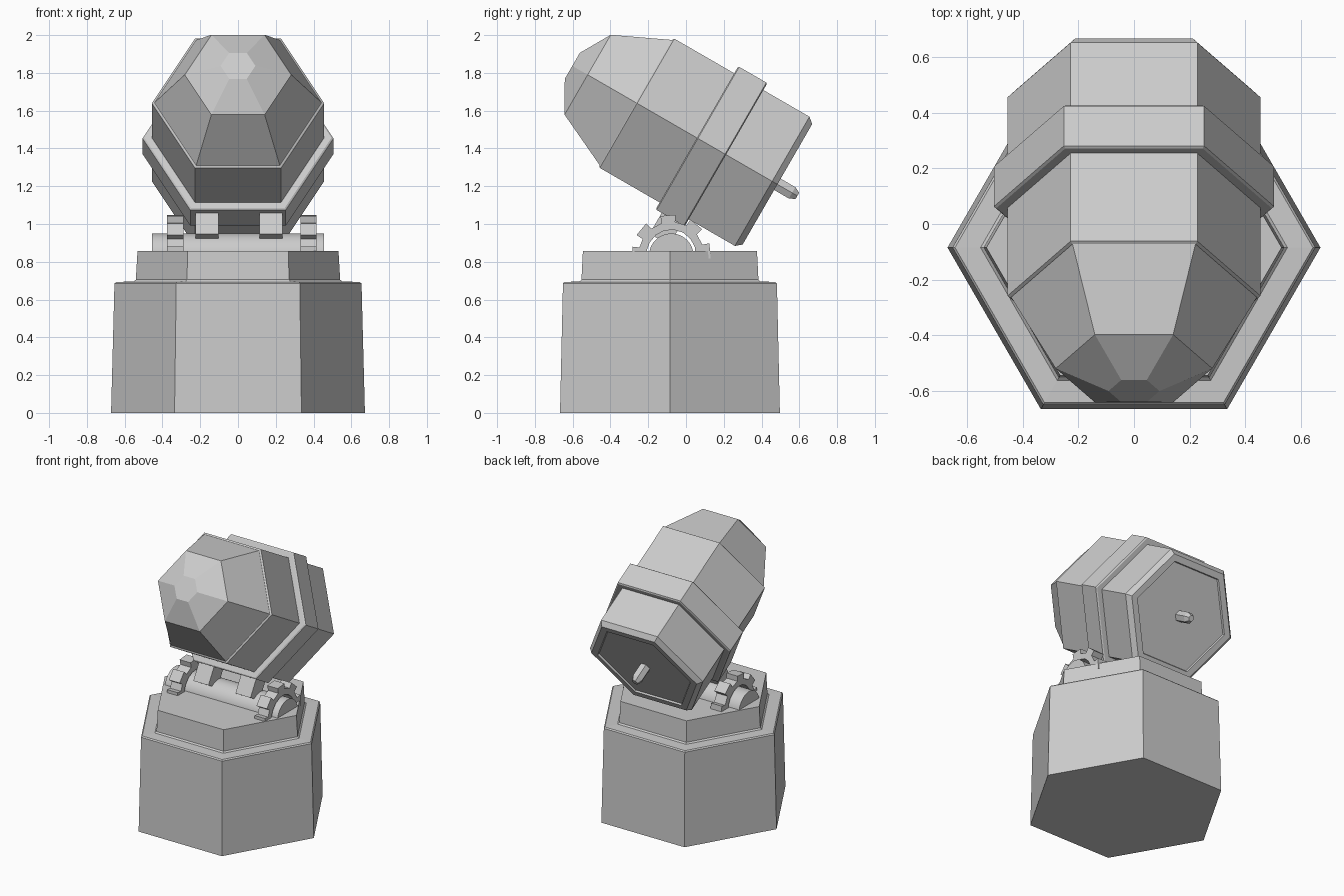
import bpy, bmesh
from math import sin, cos, pi, radians
from mathutils import Matrix

if "Cube" in bpy.data.objects:
    bpy.data.objects.remove(bpy.data.objects["Cube"])

# Head frame: local z runs forward along the tilted barrel, local y is its "up"
HEAD = Matrix.Translation((0, 0.484, 1.21)) @ Matrix.Rotation(radians(60), 4, 'X')
HINGE_Y, HINGE_Z = -0.078, 0.84


def finish(bm, name, matrix=Matrix()):
    bmesh.ops.recalc_face_normals(bm, faces=bm.faces)
    bm.transform(matrix)
    me = bpy.data.meshes.new(name)
    bm.to_mesh(me)
    bm.free()
    ob = bpy.data.objects.new(name, me)
    bpy.context.collection.objects.link(ob)
    return ob


def stack(name, profile, matrix, sides=6):
    """Solid made of polygon rings (radius, height) along local z, capped."""
    bm = bmesh.new()
    rings = [[bm.verts.new((r * cos(2 * pi * k / sides), r * sin(2 * pi * k / sides), h))
              for k in range(sides)] for r, h in profile]
    for a, b in zip(rings, rings[1:]):
        for k in range(sides):
            j = (k + 1) % sides
            bm.faces.new((a[k], a[j], b[j], b[k]))
    bm.faces.new(rings[0])
    bm.faces.new(rings[-1])
    return finish(bm, name, matrix)


def block(name, size, centre, matrix):
    bm = bmesh.new()
    bmesh.ops.create_cube(bm, size=1)
    bm.transform(Matrix.Translation(centre) @ Matrix.Diagonal((*size, 1)))
    return finish(bm, name, matrix)


def cog(name, x0, x1):
    """Toothed half ring standing around the axle."""
    bm = bmesh.new()
    outer = []
    for c in (5, 50, 95, 140, 180):                 # tooth centres in degrees
        for off, r in ((-12, 0.172), (-11, 0.21), (11, 0.21), (12, 0.172)):
            outer.append((r, radians(c + off)))
    loops = []
    for x in (x0, x1):
        o = [bm.verts.new((x, HINGE_Y + r * cos(a), HINGE_Z + r * sin(a))) for r, a in outer]
        i = [bm.verts.new((x, HINGE_Y + 0.13 * cos(a), HINGE_Z + 0.13 * sin(a))) for _, a in outer]
        for k in range(len(o) - 1):
            bm.faces.new((o[k], o[k + 1], i[k + 1], i[k]))
        loops.append(o + i[::-1])
    a, b = loops
    for k in range(len(a)):
        j = (k + 1) % len(a)
        bm.faces.new((a[k], a[j], b[j], b[k]))
    return finish(bm, name)


# Stepped hexagonal base
stack("base", [(0.672, 0), (0.654, 0.685), (0.645, 0.693), (0.553, 0.696),
               (0.541, 0.705), (0.532, 0.858)], Matrix.Translation((0, -0.085, 0)))

# Barrel with chamfered, slightly recessed back and a faceted nose
stack("barrel", [(0.37, 0.012), (0.375, 0.0), (0.425, 0.0), (0.456, 0.032),
                 (0.456, 0.858), (0.445, 0.864)], HEAD)
stack("nose", [(0.445, 0.86), (0.282, 1.16), (0.092, 1.254)], HEAD)
stack("collar", [(0.495, 0.314), (0.505, 0.32), (0.505, 0.486), (0.495, 0.492)], HEAD)
stack("rear_peg", [(0.022, -0.122), (0.04, -0.09), (0.04, 0.02)], HEAD)

# Hinge axle, cogs and the two lugs carrying the head
axle = stack("axle", [(0.118, -0.455), (0.118, 0.455)],
             Matrix.Translation((0, HINGE_Y, HINGE_Z - 0.008)) @ Matrix.Rotation(pi / 2, 4, 'Y'), 32)
bpy.context.view_layer.objects.active = axle
axle.select_set(True)
bpy.ops.object.shade_smooth_by_angle(angle=radians(30))
cog("left_cog", -0.376, -0.288)
cog("right_cog", 0.332, 0.416)
for side, x in (("left", -0.165), ("right", 0.175)):
    block(side + "_lug", (0.122, 0.15, 0.12), (x, -0.49, 0.395), HEAD)
